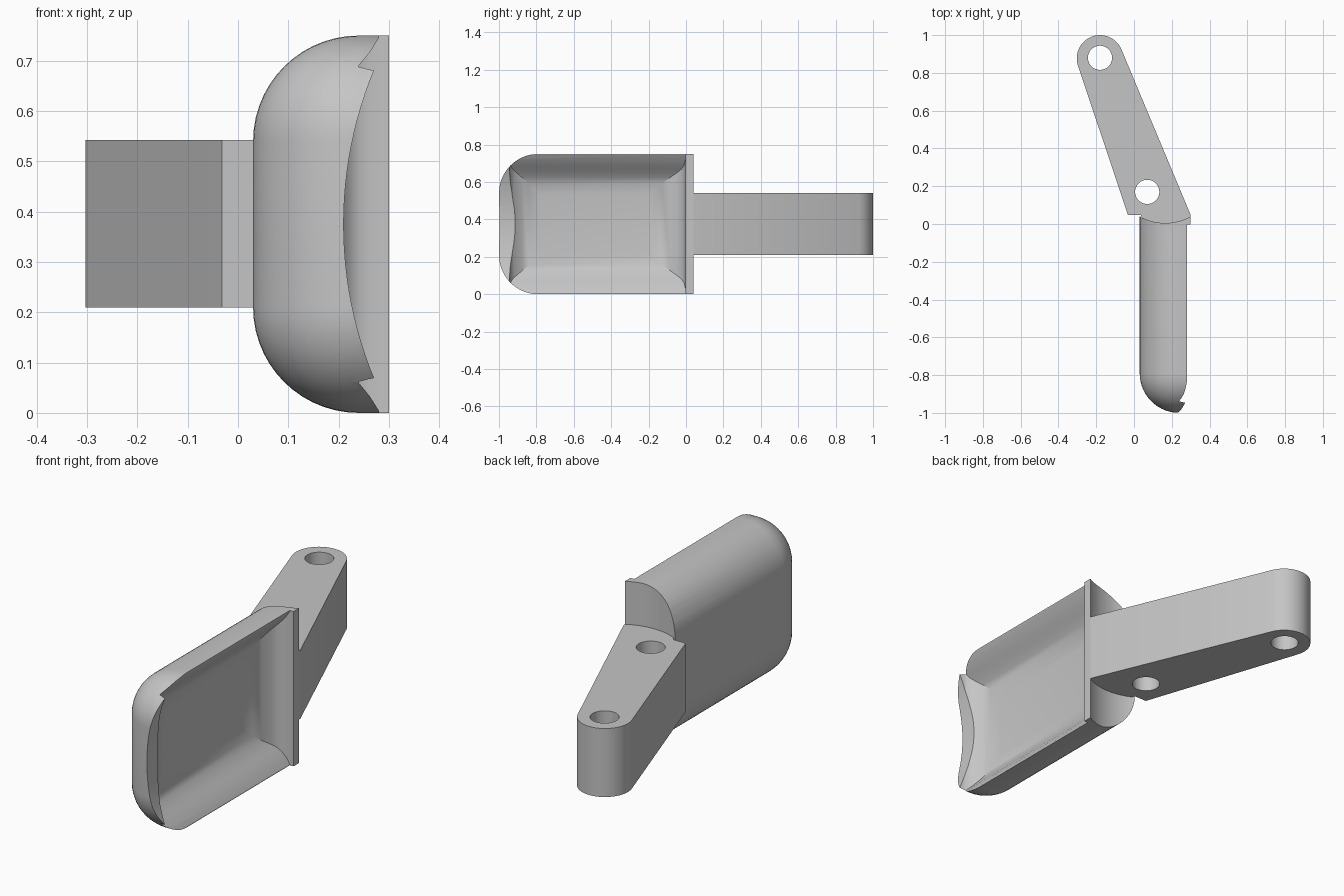
import bpy, bmesh
from math import cos, sin, radians
from mathutils import Matrix, Vector

cube = bpy.data.objects.get("Cube")
if cube:
    bpy.data.objects.remove(cube)

grey = bpy.data.materials.new("plain grey")
grey.use_nodes = True
grey.diffuse_color = (0.56, 0.56, 0.56, 1)
grey.node_tree.nodes["Principled BSDF"].inputs["Base Color"].default_value = (0.56, 0.56, 0.56, 1)


def make(name, bm):
    bmesh.ops.recalc_face_normals(bm, faces=bm.faces)
    mesh = bpy.data.meshes.new(name)
    bm.to_mesh(mesh)
    bm.free()
    mesh.materials.append(grey)
    obj = bpy.data.objects.new(name, mesh)
    bpy.context.collection.objects.link(obj)
    return obj


def box(lo, hi):
    bm = bmesh.new()
    lo, hi = Vector(lo), Vector(hi)
    size = Matrix.Diagonal(hi - lo).to_4x4()
    bmesh.ops.create_cube(bm, size=1, matrix=Matrix.Translation((lo + hi) / 2) @ size)
    return bm


def cylinder(name, centre, radius, depth, axis="Z", sides=64):
    bm = bmesh.new()
    turn = Matrix.Rotation(radians(90), 4, "X") if axis == "Y" else Matrix()
    bmesh.ops.create_cone(bm, cap_ends=True, segments=sides, radius1=radius, radius2=radius,
                          depth=depth, matrix=Matrix.Translation(centre) @ turn)
    return make(name, bm)


def combine(obj, tools, operation="DIFFERENCE"):
    for tool in tools:
        tool.hide_render = True
        mod = obj.modifiers.new("combine", "BOOLEAN")
        mod.operation, mod.solver, mod.object = operation, "EXACT", tool
    bpy.context.view_layer.update()
    graph = bpy.context.evaluated_depsgraph_get()
    mesh = bpy.data.meshes.new_from_object(obj.evaluated_get(graph))
    obj.modifiers.clear()
    obj.data = mesh
    for tool in tools:
        bpy.data.objects.remove(tool)


def smooth(obj):
    bpy.ops.object.select_all(action="DESELECT")
    obj.select_set(True)
    bpy.context.view_layer.objects.active = obj
    bpy.ops.object.shade_smooth_by_angle(angle=radians(30))


# Scoop body: rounded block trimmed flat at the rim and the back
bm = box((0.03, -1, 0), (0.8, 0.6, 0.75))
bmesh.ops.bevel(bm, geom=bm.edges[:], offset=0.21, segments=14, profile=0.5, affect="EDGES")
for point, normal in (((0.28, 0, 0), (1, 0, 0)), ((0, 0.04, 0), (0, 1, 0))):
    cut = bmesh.ops.bisect_plane(bm, geom=bm.verts[:] + bm.edges[:] + bm.faces[:],
                                 plane_co=point, plane_no=normal, clear_outer=True)
    rim = [e for e in cut["geom_cut"] if isinstance(e, bmesh.types.BMEdge)]
    bmesh.ops.contextual_create(bm, geom=rim)
scoop = make("scoop", bm)

# Square flange behind the rim
combine(scoop, [make("flange", box((0.27, -0.003, 0), (0.3, 0.04, 0.75)))], "UNION")

# Hollow: stacked rectangles (depth x, then inset of sides, tip and back)
bm = bmesh.new()
last = None
profile = ((0.35, 0.003, 0.05, 0.003), (0.281, 0.003, 0.053, 0.003),
           (0.262, 0.033, 0.056, 0.004), (0.24, 0.06, 0.061, 0.01),
           (0.222, 0.08, 0.073, 0.023), (0.207, 0.097, 0.09, 0.043),
           (0.187, 0.125, 0.123, 0.083), (0.17, 0.157, 0.158, 0.13),
           (0.16, 0.185, 0.187, 0.165), (0.156, 0.215, 0.215, 0.2))
for x, side, tip, back in profile:
    ring = [bm.verts.new((x, y, z)) for y, z in
            ((tip - 1, side), (-back, side), (-back, 0.75 - side), (tip - 1, 0.75 - side))]
    if last:
        for i in range(4):
            j = (i + 1) % 4
            bm.faces.new((last[i], last[j], ring[j], ring[i]))
    else:
        bm.faces.new(ring)
    last = ring
bm.faces.new(last)
hollow = make("hollow_cutter", bm)

# Dipped front lip and concave back end
lip = cylinder("lip_cutter", (1.015, -0.85, 0.375), 0.805, 0.7, "Y", 192)
dip = cylinder("back_cutter", (0.165, 0.283, 0.375), 0.278, 2, "Z", 96)
combine(scoop, [hollow, lip, dip])
smooth(scoop)

# Arm: tapered outline with a round end, drilled twice
outline = [(-0.032, 0.048), (0.035, 0.048), (0.06, 0), (0.3, 0), (0.3, 0.048)]
for i in range(25):
    a = radians(23 + 176 * i / 24)
    outline.append((-0.18 + 0.123 * cos(a), 0.877 + 0.123 * sin(a)))
bm = bmesh.new()
face = bm.faces.new([bm.verts.new((x, y, 0.21)) for x, y in outline])
top = bmesh.ops.extrude_face_region(bm, geom=[face])["geom"]
bmesh.ops.translate(bm, vec=(0, 0, 0.332),
                    verts=[v for v in top if isinstance(v, bmesh.types.BMVert)])
arm = make("arm", bm)
combine(arm, [cylinder("hole_cutter", (x, y, 0.375), 0.064, 1, sides=48)
              for x, y in ((-0.18, 0.88), (0.07, 0.17))])
smooth(arm)
